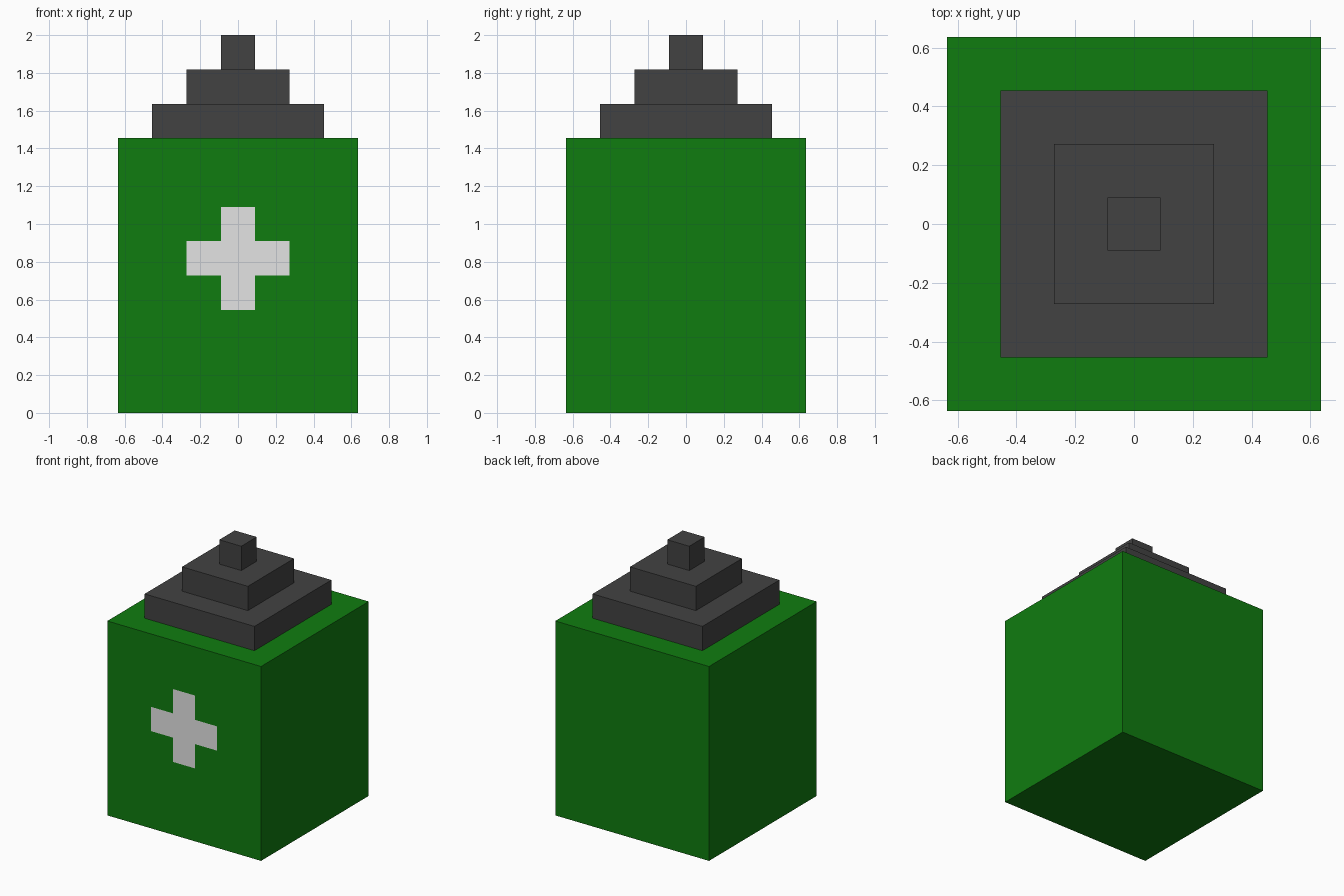
import bpy, bmesh
from mathutils import Vector

if "Cube" in bpy.data.objects:
    bpy.data.objects.remove(bpy.data.objects["Cube"])

U = 2 / 11  # one block: the model is eleven blocks tall


def material(name, rgb):
    m = bpy.data.materials.new(name)
    m.diffuse_color = (*rgb, 1)
    m.use_nodes = True
    m.node_tree.nodes["Principled BSDF"].inputs["Base Color"].default_value = m.diffuse_color
    return m


green = material("green", (0.0052, 0.202, 0.0052))
dark_grey = material("dark grey", (0.0545, 0.0545, 0.0545))
light_grey = material("light grey", (0.775, 0.775, 0.775))


def block(name, half, z0, z1, mats, edit=None):
    """Square block centred on the z axis."""
    bm = bmesh.new()
    bmesh.ops.create_cube(bm, size=1)
    for v in bm.verts:
        v.co = Vector((v.co.x * 2 * half, v.co.y * 2 * half,
                       z0 + (v.co.z + 0.5) * (z1 - z0)))
    if edit:
        edit(bm)
    me = bpy.data.meshes.new(name)
    bm.to_mesh(me)
    bm.free()
    for m in mats:
        me.materials.append(m)
    bpy.context.collection.objects.link(bpy.data.objects.new(name, me))


def cut_cross(bm):
    """Cut the front face into a grid and colour the cells of a plus sign."""
    def front():
        return [f for f in bm.faces if f.normal.y < -0.9]

    zc = 4.5 * U
    bm.normal_update()
    for off in (-1.5, -0.5, 0.5, 1.5):
        for co, no in (((off * U, 0, 0), (1, 0, 0)),
                       ((0, 0, zc + off * U), (0, 0, 1))):
            fs = front()
            geom = set(fs)
            for f in fs:
                geom.update(f.edges)
                geom.update(f.verts)
            bmesh.ops.bisect_plane(bm, geom=list(geom), plane_co=co, plane_no=no)
            bm.normal_update()
    for f in front():
        c = f.calc_center_median()
        x, z = abs(c.x) / U, abs(c.z - zc) / U
        if min(x, z) < 0.5 and max(x, z) < 1.5:
            f.material_index = 1


# Body with the plus sign on its front
block("body", 3.5 * U, 0, 8 * U, [green, light_grey], cut_cross)

# Stepped cap
for i, (name, half) in enumerate((("cap_base", 2.5), ("cap_middle", 1.5), ("nozzle", 0.5))):
    block(name, half * U, (8 + i) * U, (9 + i) * U, [dark_grey])
